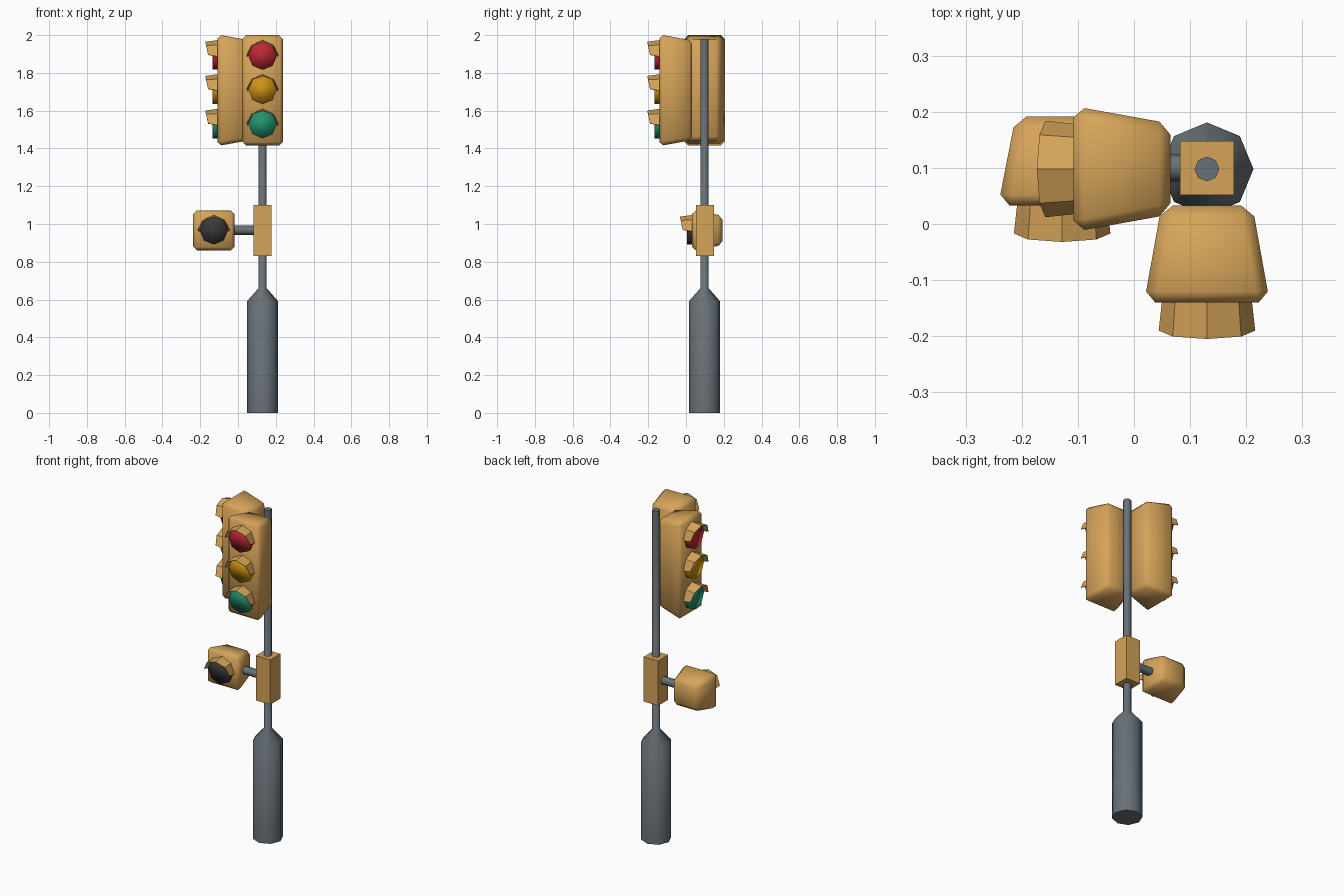
import bpy, bmesh, math
from mathutils import Matrix, Vector

if "Cube" in bpy.data.objects:
    bpy.data.objects.remove(bpy.data.objects["Cube"])


def material(name, rgb):
    m = bpy.data.materials.new(name)
    m.diffuse_color = (*rgb, 1)
    m.use_nodes = True
    m.node_tree.nodes["Principled BSDF"].inputs["Base Color"].default_value = m.diffuse_color
    return m


YELLOW = material("signal_yellow", (0.67, 0.37, 0.10))
GREY = material("pole_grey", (0.14, 0.165, 0.185))
RED = material("red_lens", (0.52, 0.02, 0.035))
AMBER = material("amber_lens", (0.62, 0.29, 0.006))
GREEN = material("green_lens", (0.015, 0.28, 0.155))
BLACK = material("dark_lens", (0.04, 0.04, 0.042))

PX, PY = 0.13, 0.098  # pole axis


def finish(name, bm, mat, matrix=Matrix(), smooth=False):
    bmesh.ops.recalc_face_normals(bm, faces=bm.faces)
    for f in bm.faces:
        f.smooth = smooth
    me = bpy.data.meshes.new(name)
    bm.to_mesh(me)
    bm.free()
    me.materials.append(mat)
    ob = bpy.data.objects.new(name, me)
    ob.matrix_world = matrix
    bpy.context.collection.objects.link(ob)
    return ob


def lathe(name, profile, mat, matrix, smooth_caps=False):
    """Eight-sided solid from (radius, height) rings along local z."""
    bm = bmesh.new()
    rings = [[bm.verts.new((r * math.cos(i * math.pi / 4), r * math.sin(i * math.pi / 4), z))
              for i in range(8)] for r, z in profile]
    for a, b in zip(rings, rings[1:]):
        for i in range(8):
            j = (i + 1) % 8
            bm.faces.new((a[i], a[j], b[j], b[i]))
    bm.faces.new(rings[0])
    bm.faces.new(rings[-1])
    ob = finish(name, bm, mat, matrix, True)
    if not smooth_caps:
        for f in ob.data.polygons:
            f.use_smooth = len(f.vertices) == 4
    return ob


def housing(name, half_x, half_z, depth, matrix):
    """Bevelled box, face at y = 0, narrowing towards the back."""
    bm = bmesh.new()
    bmesh.ops.create_cube(bm, size=2)
    for v in bm.verts:
        back = v.co.y > 0
        inset = 0.031 if back else 0
        v.co = Vector((v.co.x * (half_x - inset), depth if back else 0,
                       v.co.z * (half_z - inset)))
    bmesh.ops.bevel(bm, geom=bm.edges[:], offset=0.02, segments=1,
                    affect='EDGES', profile=0.5)
    finish(name, bm, YELLOW, matrix, True)


def visor(name, matrix):
    """Half-octagon hood over a lens, tilted slightly down."""
    bm = bmesh.new()
    rows = []
    for i in range(5):
        c, s = math.cos(i * math.pi / 4), math.sin(i * math.pi / 4)
        rows.append((bm.verts.new((0.08 * c, 0.004, 0.088 * s - 0.006)),
                     bm.verts.new((0.086 * c, -0.05 - 0.015 * s, 0.004 + 0.069 * s))))
    for a, b in zip(rows, rows[1:]):
        bm.faces.new((a[0], b[0], b[1], a[1]))
    ob = finish(name, bm, YELLOW, matrix)
    mod = ob.modifiers.new("thickness", 'SOLIDIFY')
    mod.thickness = 0.003


def lamp(name, z, mat, matrix):
    """Octagonal lens with its visor."""
    at = matrix @ Matrix.Translation((0, 0, z))
    lathe(name + "_lens", [(0.075, -0.01), (0.075, 0.028)], mat,
          at @ Matrix.Rotation(math.pi / 2, 4, 'X'), True)
    visor(name + "_visor", at)


# Pole with wide foot
lathe("pole", [(0.083, 0), (0.083, 0.59), (0.022, 0.66), (0.022, 1.98)], GREY,
      Matrix.Translation((PX, PY, 0)))

# Two three-lamp signals, turned a quarter about the pole
for side, angle in (("front", 0), ("left", -math.pi / 2)):
    m = (Matrix.Translation((PX, PY, 1.708)) @ Matrix.Rotation(angle, 4, 'Z')
         @ Matrix.Translation((0, -0.238, 0)))
    housing(side + "_signal_housing", 0.112, 0.295, 0.173, m)
    for label, z, mat in (("red", 0.184, RED), ("amber", 0.003, AMBER), ("green", -0.18, GREEN)):
        lamp(f"{side}_{label}", z, mat, m)

# Small single-lamp signal on the left
m = Matrix.Translation((-0.128, 0.033, 0.966))
housing("small_signal_housing", 0.114, 0.109, 0.159, m)
lamp("small_signal", 0, BLACK, m)

# Arm to the small signal
lathe("arm", [(0.024, -0.05), (0.024, 0.11)], GREY,
      Matrix.Translation((0, 0.1, 0.967)) @ Matrix.Rotation(math.pi / 2, 4, 'Y'))

# Control box on the pole
bm = bmesh.new()
bmesh.ops.create_cube(bm, size=1)
bmesh.ops.scale(bm, vec=(0.096, 0.096, 0.27), verts=bm.verts)
finish("control_box", bm, YELLOW, Matrix.Translation((PX, 0.1, 0.966)))
